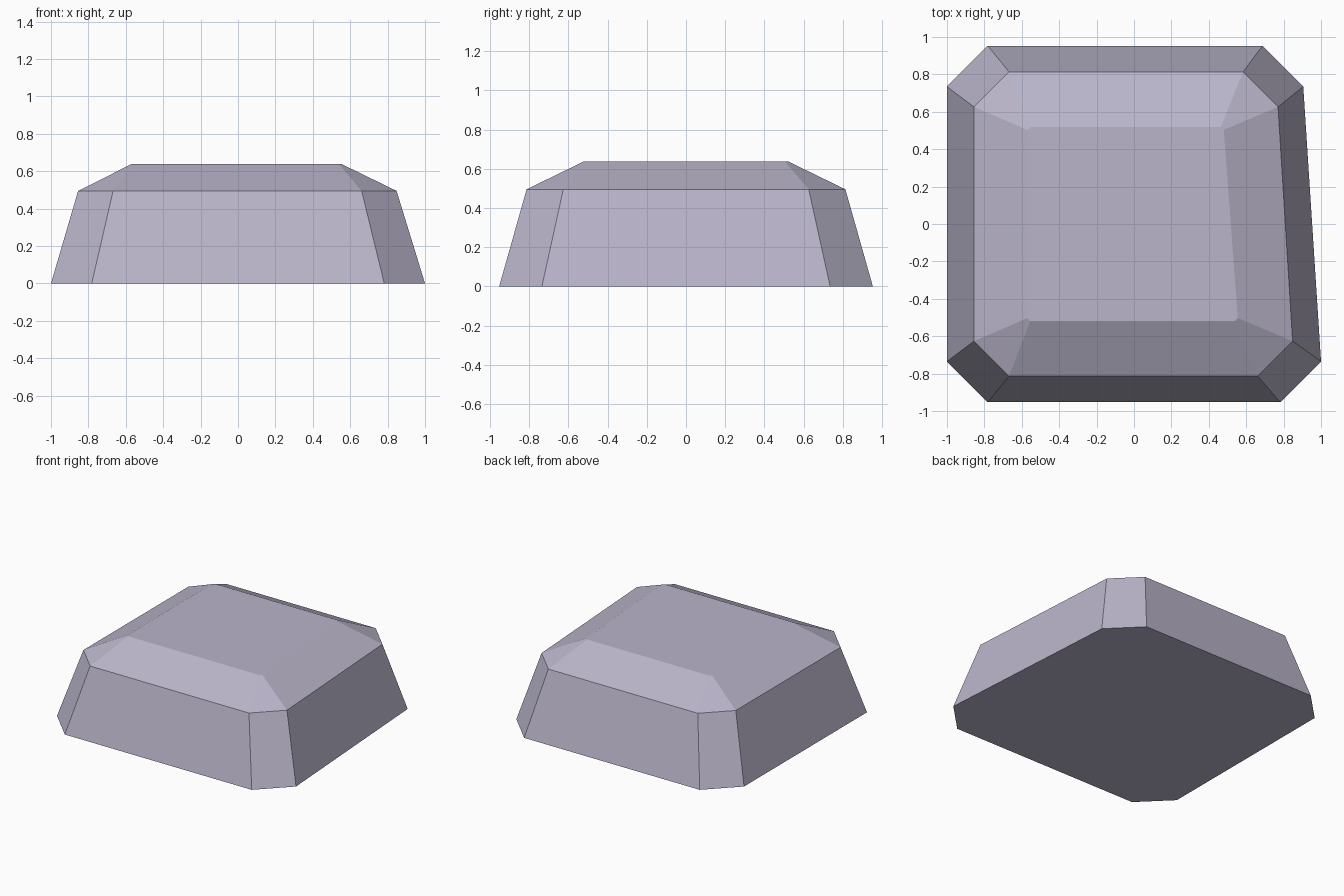
import bpy
import bmesh

cube = bpy.data.objects.get("Cube")
if cube:
    bpy.data.objects.remove(cube, do_unlink=True)

# Single lilac grey stone colour
stone = bpy.data.materials.new("lilac_grey_stone")
stone.use_nodes = True
colour = (0.49, 0.46, 0.59, 1.0)
stone.diffuse_color = colour
stone.node_tree.nodes["Principled BSDF"].inputs["Base Color"].default_value = colour


def cut_corner_ring(bm, left, front_right, back_right, depth, cut, z):
    """Rectangle with clipped corners; the right side leans in towards the back."""
    inner = depth - cut
    points = [
        (-left, -inner), (cut - left, -depth),
        (front_right - cut, -depth), (front_right, -inner),
        (back_right, inner), (back_right - cut, depth),
        (cut - left, depth), (-left, inner),
    ]
    return [bm.verts.new((x, y, z)) for x, y in points]


# Faceted block: base, shoulder and flat crown
bm = bmesh.new()
rings = [
    cut_corner_ring(bm, 1.0, 1.0, 0.905, 0.953, 0.218, 0.0),
    cut_corner_ring(bm, 0.855, 0.848, 0.77, 0.813, 0.187, 0.495),
    cut_corner_ring(bm, 0.57, 0.555, 0.48, 0.519, 0.016, 0.638),
]
for low, high in zip(rings, rings[1:]):
    for i in range(len(low)):
        j = (i + 1) % len(low)
        bm.faces.new((low[i], low[j], high[j], high[i]))
bm.faces.new(rings[-1])
bm.faces.new(rings[0][::-1])
bmesh.ops.recalc_face_normals(bm, faces=bm.faces)

mesh = bpy.data.meshes.new("stone_block")
bm.to_mesh(mesh)
bm.free()
mesh.materials.append(stone)
block = bpy.data.objects.new("stone_block", mesh)
bpy.context.collection.objects.link(block)
